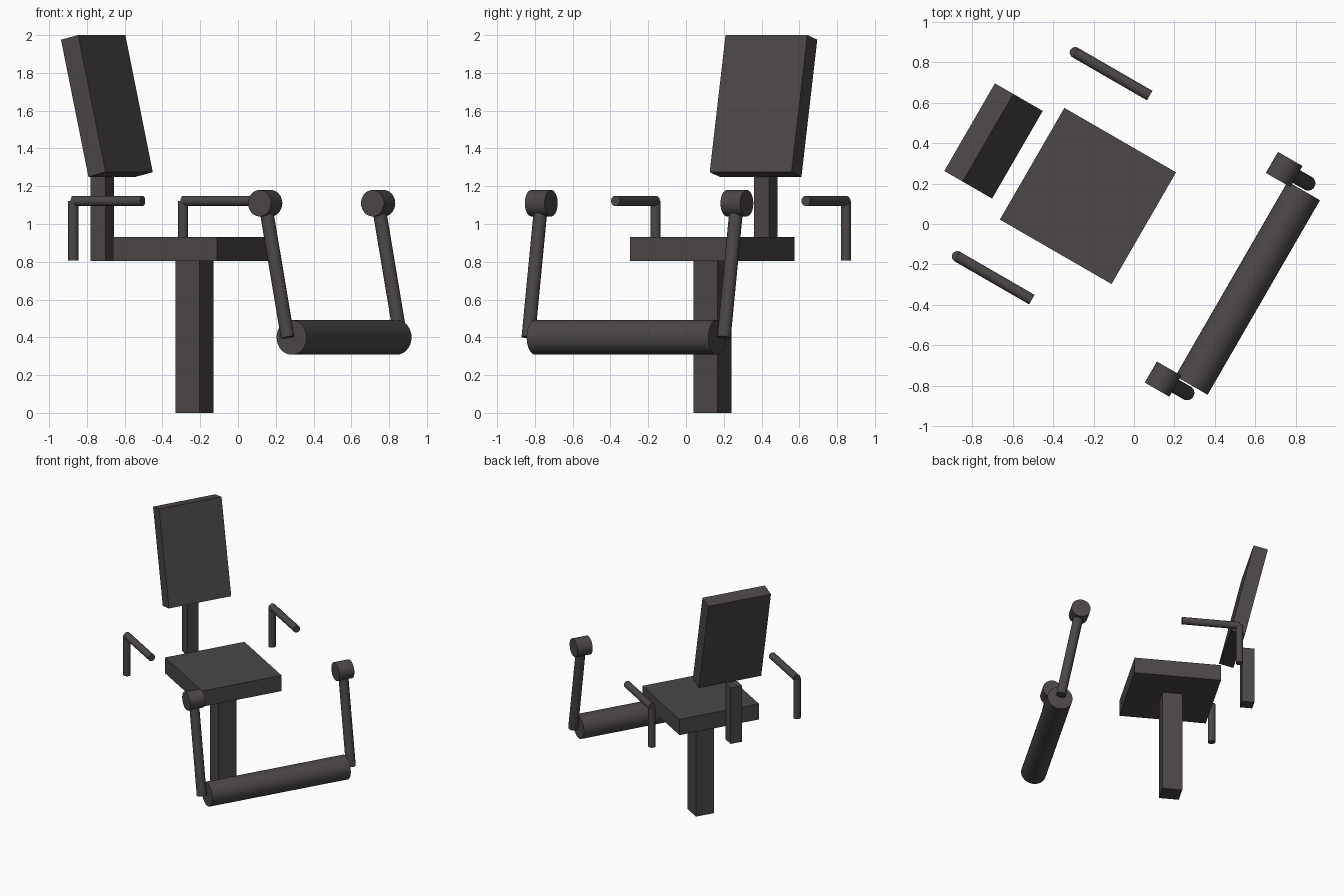
import bpy
from math import radians
from mathutils import Matrix, Vector

cube = bpy.data.objects.get("Cube")
if cube:
    bpy.data.objects.remove(cube, do_unlink=True)

# One dark grey for the whole chair
grey = bpy.data.materials.new("dark grey")
grey.use_nodes = True
colour = (0.07, 0.063, 0.061, 1)
grey.diffuse_color = colour
grey.node_tree.nodes["Principled BSDF"].inputs["Base Color"].default_value = colour

# Chair frame: x forward, y to its left, turned about the pedestal
FRAME = Matrix.Translation((-0.23, 0.14, 0)) @ Matrix.Rotation(radians(-30), 4, "Z")


def finish(name, matrix):
    obj = bpy.context.object
    obj.name = name
    obj.data.materials.append(grey)
    obj.matrix_world = FRAME @ matrix
    return obj


def box(name, centre, size, lean=0):
    bpy.ops.mesh.primitive_cube_add(size=1)
    bpy.context.object.data.transform(Matrix.Diagonal((*size, 1)))
    turn = Matrix.Rotation(radians(-lean), 4, "Y")
    return finish(name, Matrix.Translation(centre) @ turn)


def rod(name, start, end, radius):
    a, b = Vector(start), Vector(end)
    bpy.ops.mesh.primitive_cylinder_add(vertices=32, radius=radius, depth=(b - a).length)
    bpy.ops.object.shade_smooth_by_angle(angle=radians(30))
    turn = (b - a).to_track_quat("Z", "Y").to_matrix().to_4x4()
    return finish(name, Matrix.Translation((a + b) / 2) @ turn)


# Pedestal, seat and back
box("pedestal", (0, 0, 0.403), (0.146, 0.146, 0.806))
box("seat", (0.003, 0, 0.868), (0.637, 0.637, 0.126))
box("back_post", (-0.565, 0, 1.03), (0.091, 0.091, 0.45))
box("backrest", (-0.537, 0.002, 1.625), (0.108, 0.5, 0.745), lean=13)

# Armrests and swinging leg arms on both sides
for side, s in (("left", 1), ("right", -1)):
    y = 0.582 * s
    rod(side + "_armrest_upright", (-0.406, y, 0.806), (-0.406, y, 1.122), 0.027)
    rod(side + "_armrest_bar", (-0.406, y, 1.122), (0.019, y, 1.122), 0.027)
    y = 0.598 * s
    rod(side + "_pivot_hub", (0.777, y - 0.06, 1.11), (0.777, y + 0.06, 1.11), 0.07)
    rod(side + "_leg_arm", (0.777, y, 1.11), (0.914, y, 0.4), 0.036)

# Padded leg roller
rod("leg_roller", (0.914, -0.555, 0.4), (0.914, 0.555, 0.4), 0.092)
